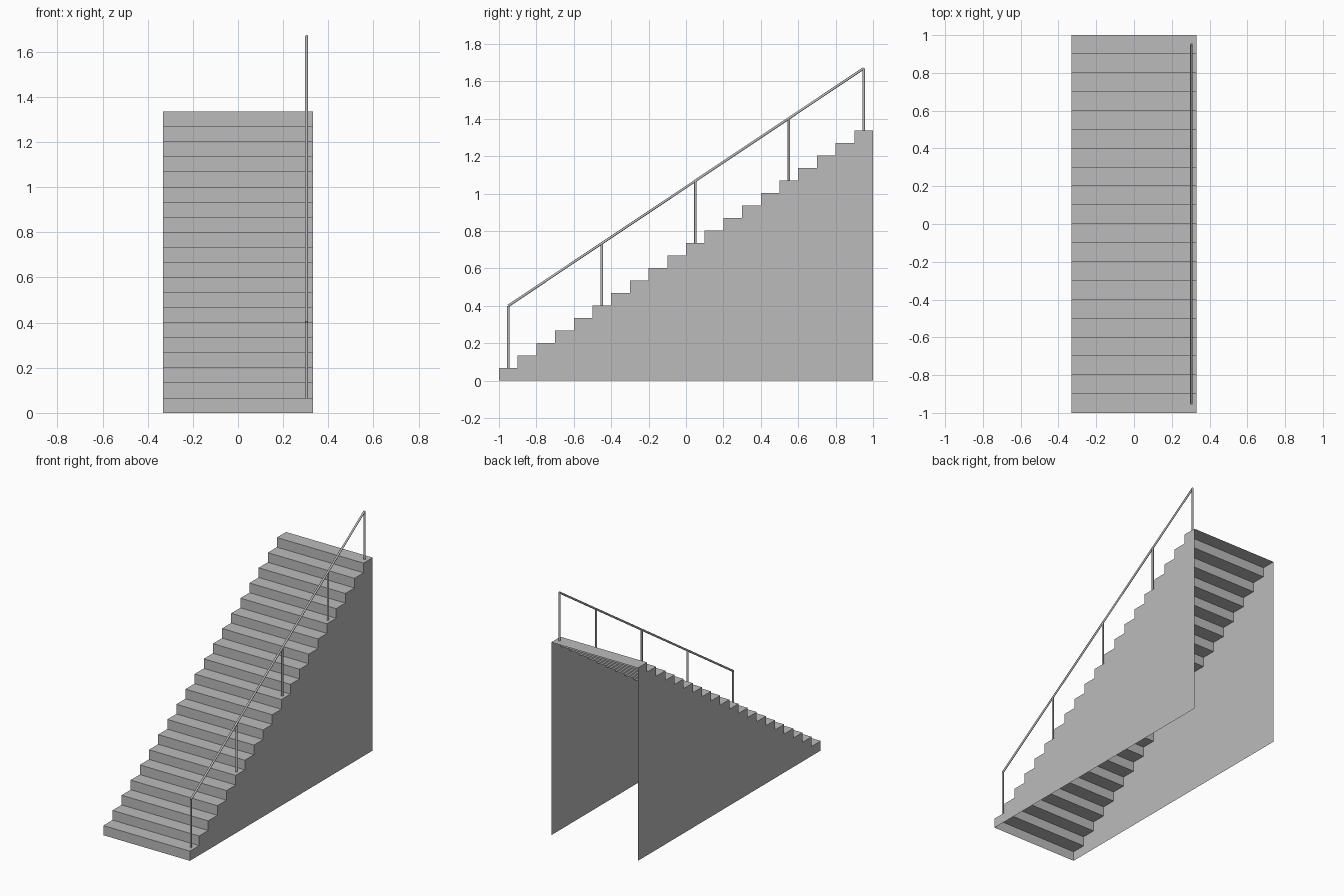
import bpy, bmesh, math
from mathutils import Vector

if "Cube" in bpy.data.objects:
    bpy.data.objects.remove(bpy.data.objects["Cube"])

STEPS, RUN, RISE, HALF = 20, 0.1, 0.0668, 0.332
RAIL_X, RAIL_R, RAIL_H = 0.304, 0.0066, 0.333

grey = bpy.data.materials.new("grey")
grey.diffuse_color = (0.5, 0.5, 0.5, 1)
grey.use_nodes = True
grey.node_tree.nodes["Principled BSDF"].inputs["Base Color"].default_value = grey.diffuse_color


def add_object(name, bm):
    mesh = bpy.data.meshes.new(name)
    bm.to_mesh(mesh)
    bm.free()
    mesh.materials.append(grey)
    ob = bpy.data.objects.new(name, mesh)
    bpy.context.collection.objects.link(ob)
    return ob


# Zigzag profile of the flight as (y, z) points
profile = [(-1, 0)]
for i in range(STEPS):
    profile += [(-1 + i * RUN, (i + 1) * RISE), (-1 + (i + 1) * RUN, (i + 1) * RISE)]

# Treads and risers: thin open sheet across the full width
bm = bmesh.new()
rows = [[bm.verts.new((x, y, z)) for x in (-HALF, HALF)] for y, z in profile]
for a, b in zip(rows, rows[1:]):
    bm.faces.new((a[0], a[1], b[1], b[0]))
add_object("treads_and_risers", bm)

# Side walls: one flat sheet each, facing outward
for name, x in (("left_wall", -HALF), ("right_wall", HALF)):
    bm = bmesh.new()
    outline = [bm.verts.new((x, y, z)) for y, z in profile + [(1, 0)]]
    wall = bm.faces.new(outline)
    wall.normal_update()
    if wall.normal.x * x < 0:
        wall.normal_flip()
    add_object(name, bm)


# Round bar between two points
def bar(name, start, end):
    start, end = Vector(start), Vector(end)
    axis = end - start
    bpy.ops.mesh.primitive_cylinder_add(vertices=12, radius=RAIL_R, depth=axis.length,
                                        location=(start + end) / 2)
    ob = bpy.context.object
    ob.name = name
    ob.rotation_euler = axis.to_track_quat('Z', 'Y').to_euler()
    ob.data.materials.append(grey)
    bpy.ops.object.shade_smooth_by_angle(angle=math.radians(40))


# Railing posts standing on the middle of every fifth tread and the last one
tops = []
for n, step in enumerate((0, 5, 10, 15, 19)):
    y, z = -1 + (step + 0.5) * RUN, (step + 1) * RISE
    tops.append((RAIL_X, y, z + RAIL_H))
    bar(f"railing_post_{n + 1}", (RAIL_X, y, z), tops[-1])

# Sloping handrail
bar("handrail", tops[0], tops[-1])
